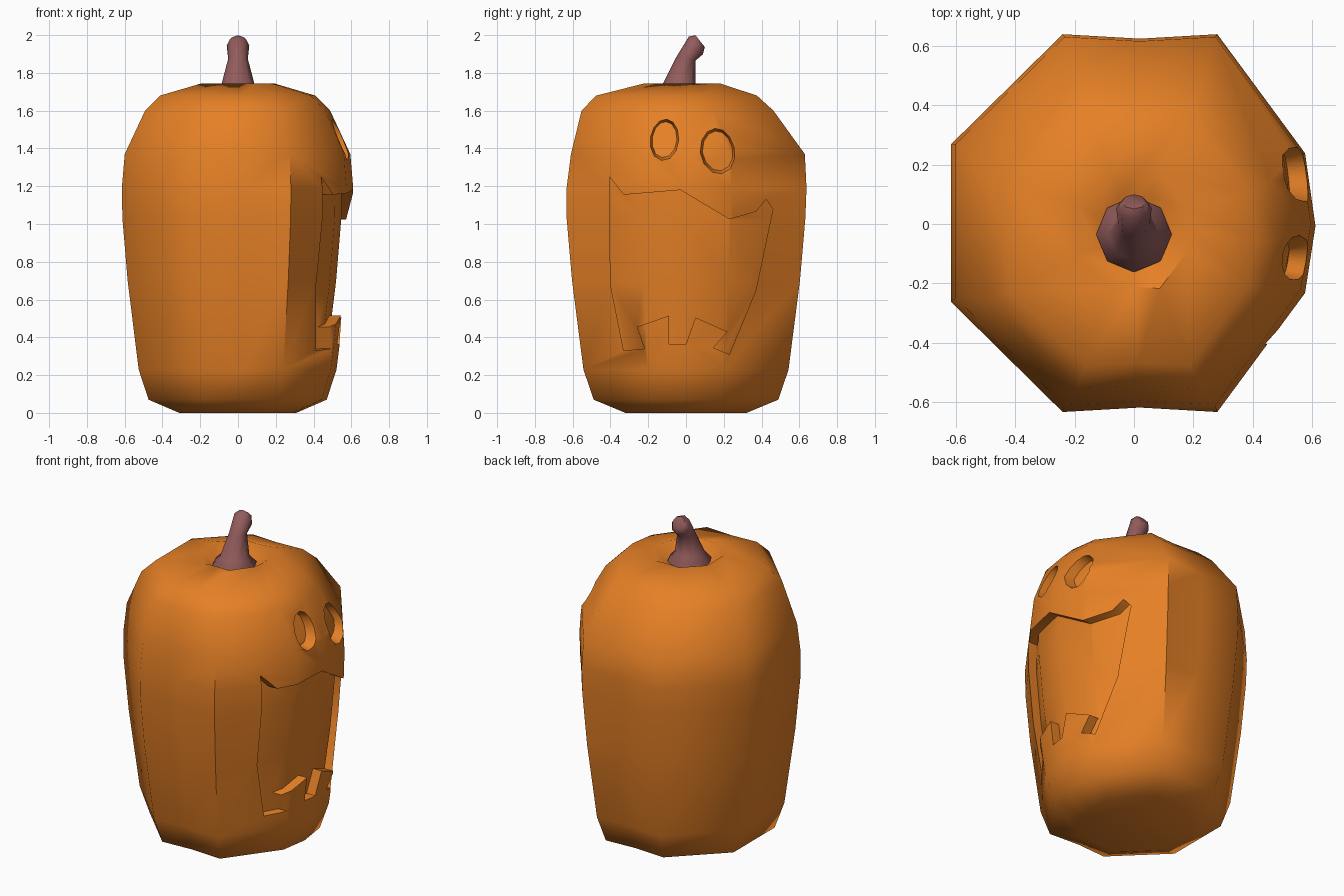
import bpy, bmesh, math

if "Cube" in bpy.data.objects:
    bpy.data.objects.remove(bpy.data.objects["Cube"])


def material(name, rgb):
    m = bpy.data.materials.new(name)
    m.diffuse_color = (*rgb, 1)
    m.use_nodes = True
    m.node_tree.nodes["Principled BSDF"].inputs["Base Color"].default_value = m.diffuse_color
    return m


ORANGE = material("pumpkin orange", (0.78, 0.215, 0.019))
BROWN = material("stem brown", (0.29, 0.105, 0.105))


def loft(bm, rings):
    """Skin a list of equal-length rings and cap both ends."""
    vs = [[bm.verts.new(p) for p in r] for r in rings]
    n = len(vs[0])
    for a, b in zip(vs, vs[1:]):
        for i in range(n):
            j = (i + 1) % n
            bm.faces.new((a[i], a[j], b[j], b[i]))
    bm.faces.new(vs[0][::-1])
    bm.faces.new(vs[-1])


def finish(name, bm, mat):
    bmesh.ops.recalc_face_normals(bm, faces=bm.faces)
    me = bpy.data.meshes.new(name)
    bm.to_mesh(me)
    bm.free()
    me.materials.append(mat)
    ob = bpy.data.objects.new(name, me)
    bpy.context.collection.objects.link(ob)
    return ob


def activate(ob):
    bpy.ops.object.select_all(action='DESELECT')
    bpy.context.view_layer.objects.active = ob
    ob.select_set(True)


def subtract(ob, other):
    m = ob.modifiers.new("cut", 'BOOLEAN')
    m.operation = 'DIFFERENCE'
    m.solver = 'EXACT'
    m.object = other
    activate(ob)
    bpy.ops.object.modifier_apply(modifier=m.name)


# Body: faceted section scaled along the height
SECTION = [(0.61, -0.01), (0.575, 0.235), (0.28, 0.635), (0.02, 0.62), (-0.24, 0.635),
           (-0.615, 0.265), (-0.615, -0.265), (-0.24, -0.635), (0.02, -0.62),
           (0.28, -0.635), (0.575, -0.235)]
# height, scale, y shift
LEVELS = [(0, 0.505, 0), (0.07, 0.77, 0), (0.23, 0.855, 0), (0.70, 0.95, 0),
          (1.03, 0.995, 0), (1.19, 1.0, 0.003), (1.37, 0.975, 0.01), (1.60, 0.80, -0.045),
          (1.68, 0.67, -0.05), (1.745, 0.31, -0.02), (1.69, 0.19, -0.03)]


def make_body(name, dx=0):
    bm = bmesh.new()
    loft(bm, [[(x * s + dx, y * s + dy, z) for x, y in SECTION] for z, s, dy in LEVELS])
    return finish(name, bm, ORANGE)


body = make_body("pumpkin_body")

# Face cutter: jagged mouth prism and two tapered eyes on the +x side
MOUTH = [(-0.405, 1.25), (-0.33, 1.155), (-0.03, 1.18), (0.23, 1.025), (0.37, 1.065),
         (0.425, 1.13), (0.46, 1.08), (0.37, 0.65), (0.23, 0.31), (0.145, 0.345),
         (0.22, 0.43), (0.05, 0.505), (0.0, 0.365), (-0.09, 0.365), (-0.09, 0.515),
         (-0.26, 0.455), (-0.22, 0.34), (-0.33, 0.33), (-0.40, 0.68)]
bm = bmesh.new()
loft(bm, [[(x, y, z) for y, z in MOUTH] for x in (0.25, 0.8)])
for cy, cz, ry, rz, tilt in ((-0.115, 1.455, 0.08, 0.118, -0.12), (0.17, 1.395, 0.095, 0.13, 0.15)):
    rings = []
    for x, s in ((0.3, 0.45), (0.8, 1.5)):
        ring = []
        for i in range(12):
            a = math.tau * i / 12
            u, v = ry * s * math.cos(a), rz * s * math.sin(a)
            ring.append((x, cy + u * math.cos(tilt) - v * math.sin(tilt),
                         cz + u * math.sin(tilt) + v * math.cos(tilt)))
        rings.append(ring)
    # keep the eyes clear of the mouth and of each other
    rings[1] = [(0.62, cy + (y - cy) * 0.73, cz + (z - cz) * 0.73) for x, y, z in rings[1]]
    loft(bm, rings)
cutter = finish("face_cutter", bm, ORANGE)

# Recess floor follows the body surface, a little deeper
core = make_body("core_helper", -0.06)
subtract(cutter, core)
subtract(body, cutter)
for helper in (cutter, core):
    bpy.data.objects.remove(helper, do_unlink=True)
activate(body)
bpy.ops.object.shade_smooth_by_angle(angle=math.radians(55))

# Stem: eight-sided bent tube with flared foot (y, z, radius, lean)
bm = bmesh.new()
STEM = [(-0.035, 1.675, 0.127, 0), (-0.035, 1.70, 0.127, 0), (-0.035, 1.745, 0.086, 0),
        (0.0, 1.875, 0.052, 10), (0.052, 1.945, 0.06, 52), (0.075, 1.968, 0.04, 52)]
rings = []
for cy, cz, r, lean in STEM:
    t = math.radians(lean)
    rings.append([(r * math.cos(a), cy + r * math.sin(a) * math.cos(t),
                   cz - r * math.sin(a) * math.sin(t))
                  for a in (math.tau * i / 8 for i in range(8))])
loft(bm, rings)
stem = finish("stem", bm, BROWN)
activate(stem)
bpy.ops.object.shade_smooth_by_angle(angle=math.radians(60))
